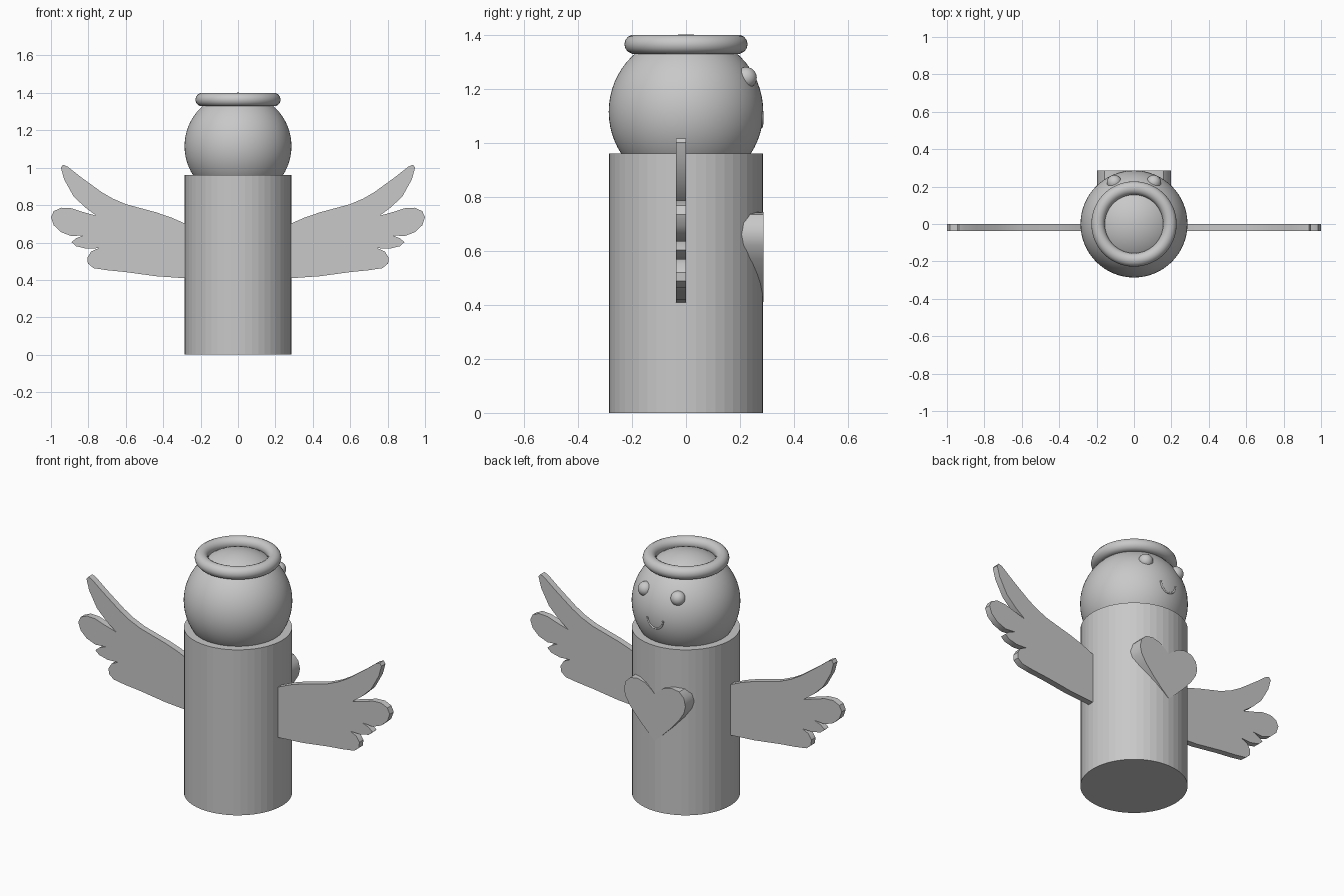
import bpy, bmesh, math
from mathutils import Vector, Matrix

cube = bpy.data.objects.get("Cube")
if cube:
    bpy.data.objects.remove(cube, do_unlink=True)

GREY = (0.58, 0.58, 0.58, 1.0)
plain = bpy.data.materials.new("plain grey")
plain.use_nodes = True
plain.diffuse_color = GREY
plain.node_tree.nodes["Principled BSDF"].inputs["Base Color"].default_value = GREY

BODY_RADIUS = 0.285
BODY_HEIGHT = 0.96
HEAD_RADIUS = 0.286
HEAD_CENTRE = Vector((0, 0, 1.115))


def finish(name, bm, smooth_angle=None):
    """Turn a bmesh into a named object with the shared material."""
    bmesh.ops.recalc_face_normals(bm, faces=bm.faces)
    mesh = bpy.data.meshes.new(name)
    bm.to_mesh(mesh)
    bm.free()
    mesh.materials.append(plain)
    if smooth_angle:
        mesh.shade_smooth()
        mesh.set_sharp_from_angle(angle=math.radians(smooth_angle))
    obj = bpy.data.objects.new(name, mesh)
    bpy.context.collection.objects.link(obj)
    return obj


def ball(name, radius, centre, segments=48, rings=24):
    bm = bmesh.new()
    bmesh.ops.create_uvsphere(bm, u_segments=segments, v_segments=rings, radius=radius,
                              matrix=Matrix.Translation(centre))
    return finish(name, bm, 40)


def plate(name, outline, back, front):
    """Extrude an x-z outline along y."""
    bm = bmesh.new()
    face = bm.faces.new([bm.verts.new((x, back, z)) for x, z in outline])
    grown = bmesh.ops.extrude_face_region(bm, geom=[face])["geom"]
    verts = [g for g in grown if isinstance(g, bmesh.types.BMVert)]
    bmesh.ops.translate(bm, verts=verts, vec=(0, front - back, 0))
    return finish(name, bm, 35)


def tube(name, path, radius, sides=16, closed=False):
    """Sweep a round section along a path with a bevelled curve, kept as a mesh."""
    curve = bpy.data.curves.new(name, "CURVE")
    curve.dimensions = "3D"
    curve.bevel_depth = radius
    curve.bevel_resolution = sides // 4
    curve.use_fill_caps = not closed
    spline = curve.splines.new("POLY")
    spline.points.add(len(path) - 1)
    for point, place in zip(spline.points, path):
        point.co = (*place, 1)
    spline.use_cyclic_u = closed
    source = bpy.data.objects.new(name + " path", curve)
    bm = bmesh.new()
    bm.from_mesh(source.to_mesh())
    source.to_mesh_clear()
    bpy.data.objects.remove(source)
    bpy.data.curves.remove(curve)
    return finish(name, bm, 50)


# Body: faceted upright cylinder
bm = bmesh.new()
bmesh.ops.create_cone(bm, cap_ends=True, segments=48, radius1=BODY_RADIUS,
                      radius2=BODY_RADIUS, depth=BODY_HEIGHT,
                      matrix=Matrix.Translation((0, 0, BODY_HEIGHT / 2)))
finish("body", bm)

# Head and eyes
ball("head", HEAD_RADIUS, HEAD_CENTRE, 64, 32)
for side, label in ((1, "left"), (-1, "right")):
    ball(label + "_eye", 0.04, Vector((side * 0.105, 0.222, 1.24)), 24, 12)

# Halo resting around the crown
ring = [(0.192 * math.cos(a), 0.192 * math.sin(a), 1.364)
        for a in (math.tau * i / 64 for i in range(64))]
tube("halo", ring, 0.036, 20, closed=True)

# Smile: half circle laid on the surface of the head
smile = []
for i in range(17):
    a = math.pi * (1 + i / 16)
    x, z = 0.05 * math.cos(a), 0.055 * math.sin(a)
    y = math.sqrt(HEAD_RADIUS ** 2 - x * x - z * z)
    smile.append(HEAD_CENTRE + Vector((x, y, z)))
tube("smile", smile, 0.005, 8)

# Heart on the chest
half_heart = [(0.05, 0.455), (0.105, 0.51), (0.157, 0.57), (0.188, 0.62), (0.197, 0.66),
              (0.187, 0.705), (0.157, 0.735), (0.11, 0.743), (0.06, 0.73), (0.02, 0.7)]
heart = [(0, 0.41)] + half_heart + [(0, 0.68)] + [(-x, z) for x, z in reversed(half_heart)]
plate("heart", heart, 0.18, 0.287)

# Wings: feathered outline, mirrored
wing = [
    (0.24, 0.68), (0.28, 0.7), (0.36, 0.735), (0.44, 0.762), (0.6, 0.805), (0.67, 0.835),
    (0.73, 0.87), (0.84, 0.95), (0.91, 1.005), (0.935, 1.016), (0.947, 1.0),
    (0.93, 0.938), (0.88, 0.848), (0.82, 0.79), (0.757, 0.743),
    (0.835, 0.765), (0.89, 0.783), (0.945, 0.786), (0.985, 0.768), (1.0, 0.735),
    (0.985, 0.692), (0.945, 0.655), (0.89, 0.634), (0.825, 0.639),
    (0.865, 0.623), (0.89, 0.602), (0.865, 0.58), (0.81, 0.567), (0.745, 0.57),
    (0.785, 0.552), (0.805, 0.52), (0.803, 0.488), (0.773, 0.463), (0.7, 0.452),
    (0.6, 0.442), (0.44, 0.42), (0.24, 0.406),
]
for side, label in ((1, "left"), (-1, "right")):
    plate(label + "_wing", [(side * x, z) for x, z in wing], -0.037, 0)
